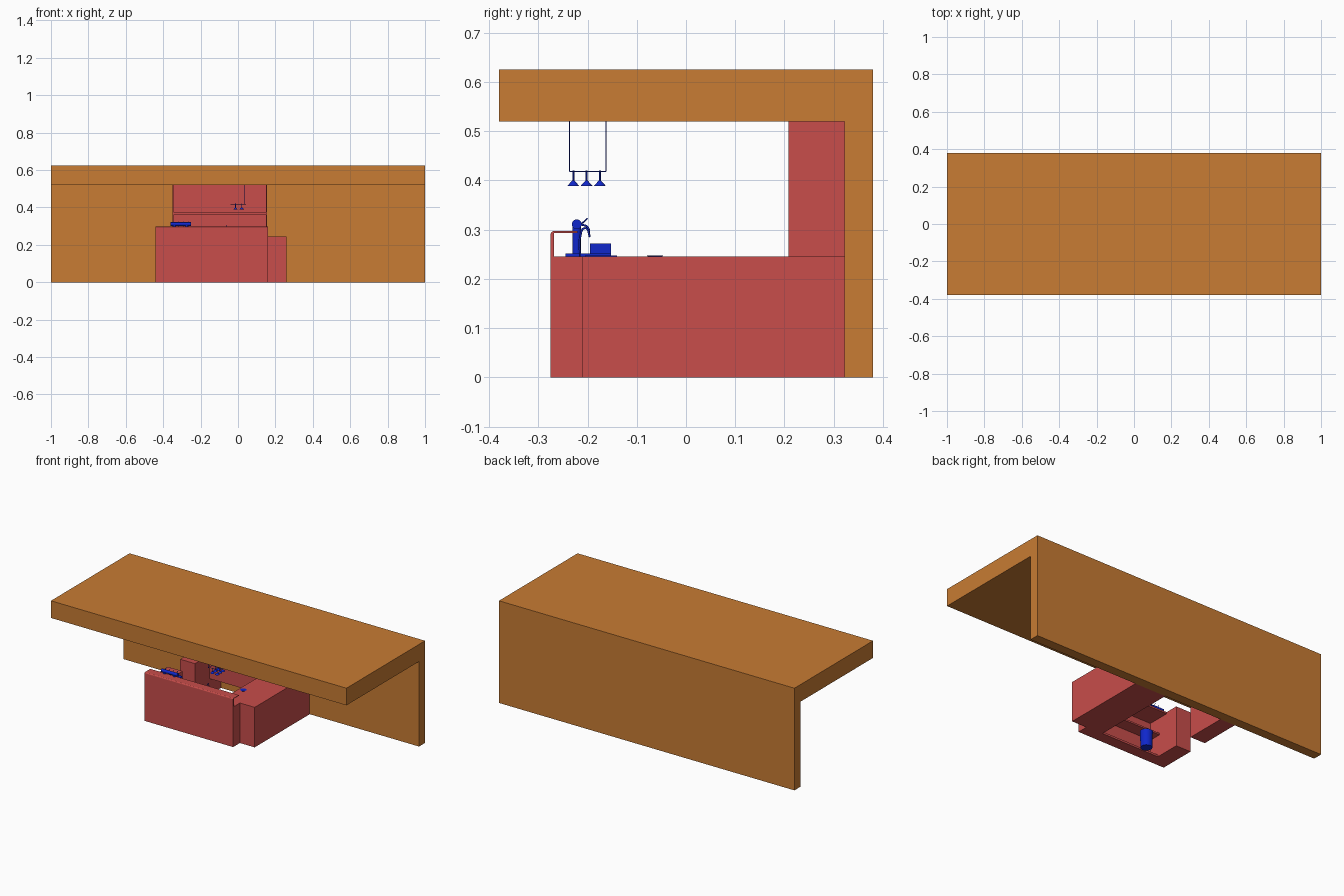
import bpy, bmesh, math
from mathutils import Vector

if "Cube" in bpy.data.objects:
    bpy.data.objects.remove(bpy.data.objects["Cube"])


def mat(name, rgb):
    m = bpy.data.materials.new(name)
    m.diffuse_color = (*rgb, 1)
    m.use_nodes = True
    m.node_tree.nodes["Principled BSDF"].inputs["Base Color"].default_value = m.diffuse_color
    return m


ORANGE = mat("orange", (0.58, 0.2, 0.033))
RED = mat("red", (0.58, 0.075, 0.07))
BLUE = mat("blue", (0.005, 0.02, 0.6))


def finish(name, bm, m, smooth=False):
    bmesh.ops.recalc_face_normals(bm, faces=bm.faces)
    me = bpy.data.meshes.new(name)
    bm.to_mesh(me)
    bm.free()
    me.materials.append(m)
    o = bpy.data.objects.new(name, me)
    bpy.context.collection.objects.link(o)
    if smooth:
        bpy.ops.object.select_all(action='DESELECT')
        o.select_set(True)
        bpy.context.view_layer.objects.active = o
        bpy.ops.object.shade_smooth_by_angle(angle=math.radians(35))
    return o


def box(name, x, y, z, m=RED):
    bm = bmesh.new()
    bmesh.ops.create_cube(bm, size=1)
    for v in bm.verts:
        v.co = Vector([a + (b - a) * (c + 0.5) for (a, b), c in zip((x, y, z), v.co)])
    return finish(name, bm, m)


def extrude_x(name, profile, x0, x1, m):
    bm = bmesh.new()
    f = bm.faces.new([bm.verts.new((x0, y, z)) for y, z in profile])
    r = bmesh.ops.extrude_face_region(bm, geom=[f])
    for v in r['geom']:
        if isinstance(v, bmesh.types.BMVert):
            v.co.x = x1
    return finish(name, bm, m)


def rod(name, a, b, r1, r2=None, m=BLUE, n=20):
    a, b = Vector(a), Vector(b)
    bm = bmesh.new()
    bmesh.ops.create_cone(bm, cap_ends=True, segments=n, radius1=r1,
                          radius2=r1 if r2 is None else r2, depth=(b - a).length)
    rot = (b - a).to_track_quat('Z', 'Y')
    for v in bm.verts:
        v.co = rot @ v.co + (a + b) / 2
    return finish(name, bm, m, True)


def tube(name, pts, r):
    cu = bpy.data.curves.new(name, 'CURVE')
    cu.dimensions = '3D'
    cu.bevel_depth = r
    cu.bevel_resolution = 2
    cu.use_fill_caps = True
    s = cu.splines.new('BEZIER')
    s.bezier_points.add(len(pts) - 1)
    for p, co in zip(s.bezier_points, pts):
        p.co = co
        p.handle_left_type = p.handle_right_type = 'AUTO'
    cu.materials.append(BLUE)
    o = bpy.data.objects.new(name, cu)
    bpy.context.collection.objects.link(o)


# back wall and overhanging roof
box("wall", (-1, 1), (0.322, 0.38), (0, 0.52), ORANGE)
box("roof", (-1, 1), (-0.38, 0.38), (0.52, 0.625), ORANGE)

# front bar: thin panel with a rounded top folding back into a narrow shelf
arc = [(-0.269 - 0.006 * math.cos(t), 0.291 + 0.006 * math.sin(t))
       for t in [i * math.pi / 12 for i in range(7)]]
extrude_x("front_panel", [(-0.268, 0), (-0.275, 0)] + arc +
          [(-0.22, 0.297), (-0.22, 0.293), (-0.268, 0.293)], -0.44, 0.16, RED)
box("front_plinth", (-0.44, 0.16), (-0.268, -0.205), (0, 0.012))
box("front_worktop", (-0.34, 0.05), (-0.268, -0.13), (0.235, 0.245))
box("front_shelf", (-0.34, 0.05), (-0.268, -0.19), (0.13, 0.14))

# side counters, with a walk-through gap on the left
box("right_counter", (0.05, 0.26), (-0.21, 0.322), (0, 0.245))
box("right_corner", (0.05, 0.16), (-0.268, -0.21), (0, 0.245))
box("left_front_counter", (-0.44, -0.34), (-0.268, -0.05), (0, 0.245))
box("left_back_counter", (-0.44, -0.34), (0.07, 0.322), (0, 0.245))

# back cabinet with open shelves above
box("back_cabinet", (-0.34, 0.05), (0.21, 0.322), (0.1, 0.245))
box("shelf_back", (-0.35, 0.155), (0.312, 0.322), (0.245, 0.52))
for side, x in (("left", -0.35), ("right", 0.149)):
    box(side + "_shelf_end", (x, x + 0.006), (0.208, 0.322), (0.245, 0.52))
box("shelf_board", (-0.344, 0.149), (0.208, 0.312), (0.36, 0.375))

# pendant lamps on a hanging frame
for i, x in enumerate((-0.035, 0.003, 0.037)):
    for j, y in enumerate((-0.237, -0.163)):
        rod(f"lamp_hanger_{i}_{j}", (x, y, 0.418), (x, y, 0.52), 0.001, n=8)
    rod(f"lamp_cross_bar_{i}", (x, -0.237, 0.418), (x, -0.163, 0.418), 0.001, n=8)
for j, y in enumerate((-0.229, -0.202, -0.175)):
    rod(f"lamp_bar_{j}", (-0.04, y, 0.418), (0.042, y, 0.418), 0.001, n=8)
    for i, x in enumerate((-0.013, 0.02)):
        rod(f"lamp_stem_{i}_{j}", (x, y, 0.398), (x, y, 0.42), 0.002, n=10)
        rod(f"lamp_shade_{i}_{j}", (x, y, 0.389), (x, y, 0.4), 0.012, 0.002)

# drinks tower: two columns, a horizontal tube, taps and a drip tray
box("tower_base", (-0.365, -0.25), (-0.245, -0.152), (0.245, 0.252), BLUE)
for i, x in enumerate((-0.34, -0.275)):
    rod(f"tower_column_{i}", (x, -0.222, 0.25), (x, -0.222, 0.31), 0.009)
rod("tower_tube", (-0.36, -0.222, 0.311), (-0.25, -0.222, 0.311), 0.01)
for i in range(4):
    x = -0.345 + i * 0.026
    tube(f"tower_tap_{i}", [(x, -0.215, 0.311), (x, -0.2, 0.305), (x, -0.196, 0.285)], 0.002)
    rod(f"tap_handle_{i}", (x, -0.212, 0.312), (x, -0.2, 0.323), 0.0015, n=10)
box("drip_tray", (-0.34, -0.27), (-0.195, -0.152), (0.252, 0.272), BLUE)

# sink and tap
box("sink", (-0.11, -0.01), (-0.205, -0.14), (0.245, 0.247), BLUE)
tube("sink_tap", [(-0.06, -0.215, 0.245), (-0.06, -0.215, 0.285),
                  (-0.06, -0.205, 0.303), (-0.06, -0.195, 0.285)], 0.002)

# plate on the side counter and bin under the bar
rod("plate", (0.08, -0.063, 0.245), (0.08, -0.063, 0.248), 0.014, 0.018, n=24)
rod("bin", (-0.23, -0.17, 0), (-0.23, -0.17, 0.1), 0.032, 0.035, n=24)
